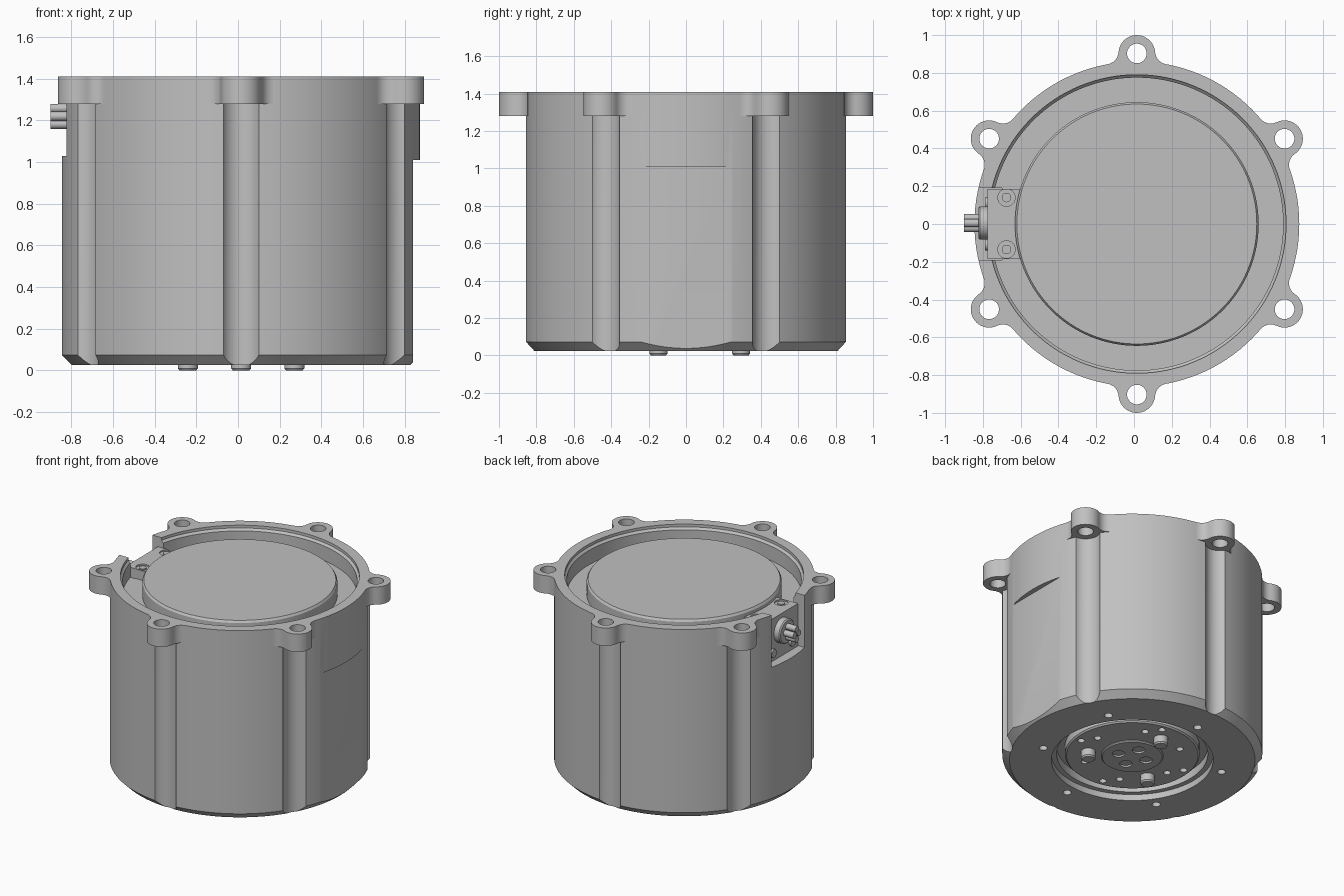
import bpy, bmesh
from math import sin, cos, pi, radians, atan2, acos
from mathutils import Matrix, Vector

old = bpy.data.objects.get("Cube")
if old:
    bpy.data.objects.remove(old, do_unlink=True)

CX = 0.015          # axis of the housing
TOP = 1.41
LUG_R = 0.903       # distance of the lugs from the axis

metal = bpy.data.materials.new("plain_grey_metal")
metal.use_nodes = True
GREY = (0.53, 0.53, 0.53, 1)
metal.diffuse_color = GREY
metal.node_tree.nodes["Principled BSDF"].inputs["Base Color"].default_value = GREY


def finish(bm, name):
    bmesh.ops.recalc_face_normals(bm, faces=bm.faces[:])
    mesh = bpy.data.meshes.new(name)
    bm.to_mesh(mesh)
    bm.free()
    mesh.materials.append(metal)
    obj = bpy.data.objects.new(name, mesh)
    bpy.context.collection.objects.link(obj)
    return obj


def lathe(bm, profile, x=0.0, y=0.0, seg=32, matrix=None):
    """Solid of revolution from (radius, height) points, flat capped."""
    rings = [[bm.verts.new((r * cos(2 * pi * i / seg) + x,
                            r * sin(2 * pi * i / seg) + y, z))
              for i in range(seg)] for r, z in profile]
    for a, b in zip(rings, rings[1:]):
        for i in range(seg):
            j = (i + 1) % seg
            bm.faces.new((a[i], a[j], b[j], b[i]))
    bm.faces.new(rings[0][::-1])
    bm.faces.new(rings[-1])
    if matrix:
        bmesh.ops.transform(bm, matrix=matrix, verts=[v for r in rings for v in r])


def box(bm, lo, hi):
    lo, hi = Vector(lo), Vector(hi)
    size = Matrix.Diagonal((hi - lo).to_4d())
    size[3][3] = 1
    bmesh.ops.create_cube(bm, size=1, matrix=Matrix.Translation((lo + hi) / 2) @ size)


def polar(radius, start, count):
    """Evenly spaced points around the axis."""
    for k in range(count):
        a = radians(start) + 2 * pi * k / count
        yield CX + radius * cos(a), radius * sin(a)


def boolean(obj, bm, operation="DIFFERENCE"):
    cutter = finish(bm, "cutter")
    cutter.hide_render = True
    mod = obj.modifiers.new("shape", "BOOLEAN")
    mod.operation, mod.object, mod.solver = operation, cutter, "EXACT"
    bpy.context.view_layer.update()
    graph = bpy.context.evaluated_depsgraph_get()
    mesh = bpy.data.meshes.new_from_object(obj.evaluated_get(graph))
    obj.modifiers.clear()
    obj.data = mesh
    bpy.data.objects.remove(cutter, do_unlink=True)


def drill(obj, holes, z0, z1, seg=20):
    bm = bmesh.new()
    for radius, start, count, r in holes:
        for x, y in polar(radius, start, count):
            lathe(bm, [(r, z0), (r, z1)], x, y, seg)
    boolean(obj, bm)


def lug_outline(body=0.86, lug=0.097, fillet=0.07):
    """Rounded ear blended into the round body by two concave fillets."""
    a, c = body + fillet, lug + fillet
    alpha = acos((a * a + LUG_R ** 2 - c * c) / (2 * a * LUG_R))
    fx, fy = a * cos(alpha), a * sin(alpha)
    t0 = alpha + pi
    t1 = atan2(-fy, LUG_R - fx) + 2 * pi
    half = [(0.81, 0.15)]
    for i in range(9):
        t = t0 + (t1 - t0) * i / 8
        half.append((fx + fillet * cos(t), fy + fillet * sin(t)))
    t = t1 - pi
    half += [(LUG_R + lug * cos(t * k / 10), lug * sin(t * k / 10)) for k in range(9, 0, -1)]
    return half + [(LUG_R + lug, 0)] + [(x, -y) for x, y in reversed(half)]


# Housing: chamfered drum with a shallow cup in its top
bm = bmesh.new()
lathe(bm, [(0.812, 0.025), (0.86, 0.073), (0.86, TOP), (0.79, TOP), (0.79, 1.39),
           (0.775, 1.375), (0.775, 1.27)], CX, seg=128)
housing = finish(bm, "housing")

# Bolt clearance grooves down the side
bm = bmesh.new()
for x, y in polar(LUG_R, 30, 6):
    lathe(bm, [(0.097, -0.1), (0.097, 1.28)], x, y, 48)
boolean(housing, bm)

# Flat on the left side and cable notch on the right side
bm = bmesh.new()
box(bm, (0.84, -0.5, -0.1), (1.1, 0.5, 1.01))
box(bm, (-1.1, -0.19, 1.03), (-0.7, 0.19, 1.6))
boolean(housing, bm)

# Mounting lugs around the rim
bm = bmesh.new()
for k in range(6):
    turn = Matrix.Translation((CX, 0, 0)) @ Matrix.Rotation(radians(30 + 60 * k), 4, "Z")
    low = [bm.verts.new(turn @ Vector((x, y, 1.28))) for x, y in lug_outline()]
    face = bm.faces.new(low)
    new = bmesh.ops.extrude_face_region(bm, geom=[face])["geom"]
    bmesh.ops.translate(bm, vec=(0, 0, TOP - 1.28),
                        verts=[g for g in new if isinstance(g, bmesh.types.BMVert)])
boolean(housing, bm, "UNION")
drill(housing, [(LUG_R, 30, 6, 0.052)], 1.2, 1.5, 32)

# Underside: round recess and ring of threaded holes
bm = bmesh.new()
lathe(bm, [(0.535, -0.1), (0.535, 0.07), (0.5, 0.07), (0.5, 0.13)], CX, seg=96)
boolean(housing, bm)
drill(housing, [(0.61, 35, 6, 0.028)], -0.1, 0.12)

# Output plate with hub, holes and drive pegs
bm = bmesh.new()
lathe(bm, [(0.435, 0.06), (0.445, 0.07), (0.445, 0.2)], CX, seg=96)
plate = finish(bm, "output_plate")
drill(plate, [(0.325, 5, 6, 0.024), (0.39, 80, 4, 0.024)], -0.1, 0.12)

bm = bmesh.new()
lathe(bm, [(0.198, 0.048), (0.205, 0.055), (0.205, 0.15)], CX, seg=64)
hub = finish(bm, "output_hub")
drill(hub, [(0.1, 75, 4, 0.042)], -0.1, 0.075)
bm = bmesh.new()
for x, y in polar(0.1, 75, 4):
    lathe(bm, [(0.022, 0.06), (0.022, 0.1)], x, y, 16)
hub_screws = finish(bm, "hub_screws")

bm = bmesh.new()
for x, y in polar(0.295, 90, 3):
    lathe(bm, [(0.04, 0), (0.048, 0.01), (0.048, 0.1)], x, y)
pegs = finish(bm, "drive_pegs")

# Raised lid inside the cup
bm = bmesh.new()
lathe(bm, [(0.645, 1.2), (0.645, 1.365), (0.635, 1.38)], CX, seg=128)
lid = finish(bm, "lid")

# Terminal block in the notch, with screws
bm = bmesh.new()
box(bm, (-0.775, -0.185, 1.0), (-0.6, 0.185, 1.34))
block = finish(bm, "terminal_block")
bm = bmesh.new()
for y in (-0.135, 0.14):
    lathe(bm, [(0.046, 1.33), (0.046, 1.5)], -0.675, y)
boolean(block, bm)
bm = bmesh.new()
SIDEWAYS = Matrix.Rotation(radians(-90), 4, "Y")
for y in (-0.135, 0.14):
    lathe(bm, [(0.025, 1.3), (0.025, 1.338)], -0.675, y)
for y in (-0.11, 0.11):
    lathe(bm, [(0.03, 0), (0.03, 0.015)],
          matrix=Matrix.Translation((-0.775, y, 1.09)) @ SIDEWAYS)
block_screws = finish(bm, "block_screws")

# Round connector with four pins pointing out of the notch
bm = bmesh.new()
base = Matrix.Translation((-0.76, 0.005, 1.22)) @ SIDEWAYS
lathe(bm, [(0.088, 0), (0.088, 0.055), (0.08, 0.063)], seg=40, matrix=base)
connector = finish(bm, "connector_collar")
bm = bmesh.new()
for u, v in ((0.038, 0), (-0.038, 0), (0, 0.026), (0, -0.026)):
    lathe(bm, [(0.022, 0.04), (0.022, 0.14)], u, v, 16, base)
pins = finish(bm, "connector_pins")

# Smooth round walls, crisp edges
bpy.ops.object.select_all(action="DESELECT")
parts = (housing, plate, hub, hub_screws, pegs, lid, block, block_screws, connector, pins)
for obj in parts:
    obj.select_set(True)
bpy.context.view_layer.objects.active = housing
bpy.ops.object.shade_smooth_by_angle(angle=radians(25))
